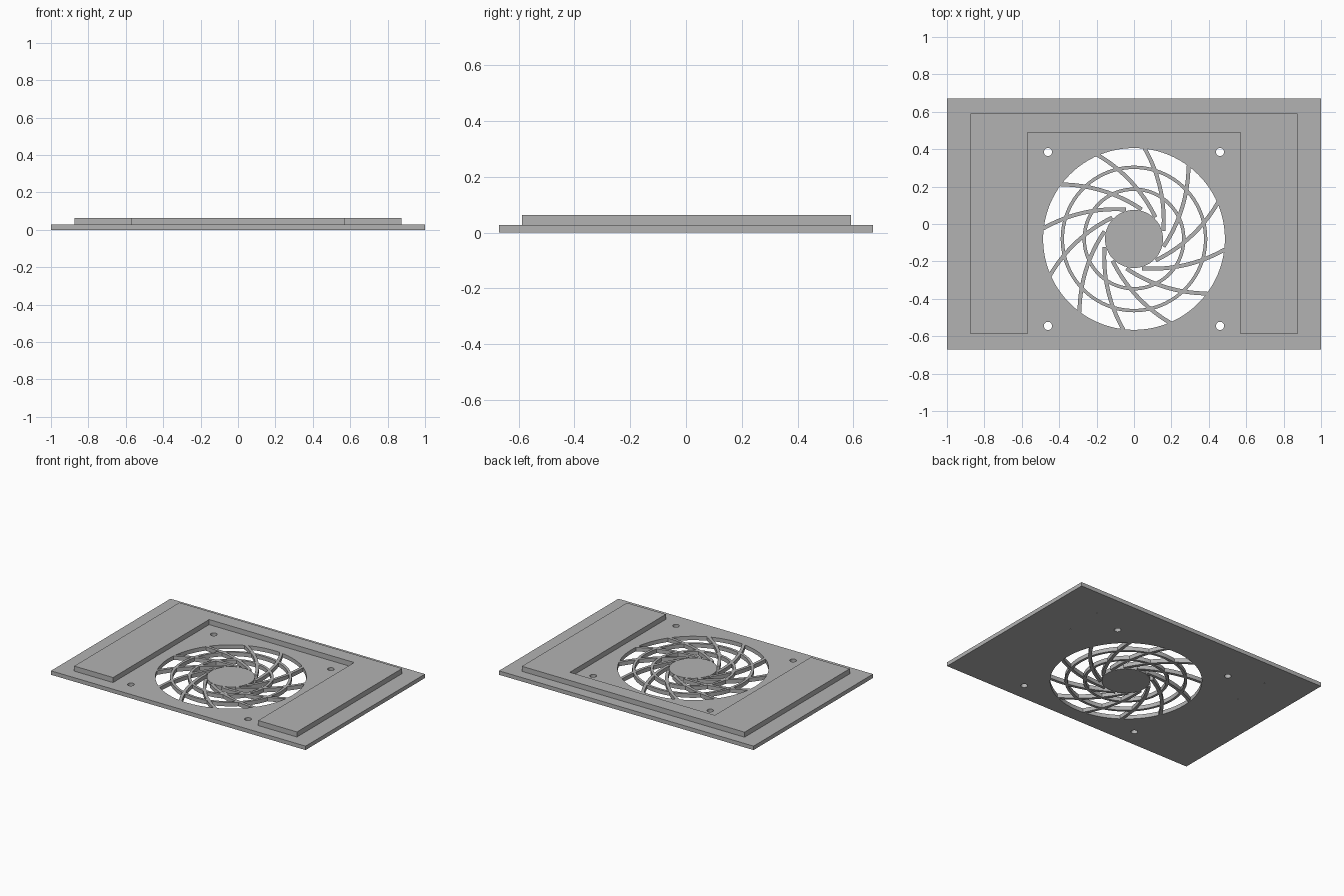
import bpy, bmesh
from math import sin, cos, pi, radians
from mathutils import Vector

cube = bpy.data.objects.get("Cube")
if cube:
    bpy.data.objects.remove(cube, do_unlink=True)

grey = bpy.data.materials.new("light grey")
grey.use_nodes = True
GREY = (0.45, 0.45, 0.45, 1)
grey.diffuse_color = GREY
grey.node_tree.nodes["Principled BSDF"].inputs["Base Color"].default_value = GREY

BASE_TOP, BLOCK_TOP = 0.028, 0.064
FAN = Vector((0, -0.08))
FAN_R, HUB_R, SPOKES = 0.486, 0.155, 12


def circle(x, y, r, n=96):
    return [(x + r * cos(2 * pi * i / n), y + r * sin(2 * pi * i / n)) for i in range(n)]


def rect(x, y):
    return [(-x, -y), (x, -y), (x, y), (-x, y)]


def slab(name, outlines, z0, z1):
    """Extrude flat outlines into a solid; inner outlines become holes."""
    curve = bpy.data.curves.new(name, "CURVE")
    curve.dimensions, curve.fill_mode = "2D", "BOTH"
    curve.extrude = (z1 - z0) / 2
    for pts in outlines:
        spline = curve.splines.new("POLY")
        spline.points.add(len(pts) - 1)
        for p, (x, y) in zip(spline.points, pts):
            p.co = (x, y, 0, 1)
        spline.use_cyclic_u = True
    temp = bpy.data.objects.new(name + " outline", curve)
    bpy.context.collection.objects.link(temp)
    deps = bpy.context.evaluated_depsgraph_get()
    mesh = bpy.data.meshes.new_from_object(temp.evaluated_get(deps))
    bpy.data.objects.remove(temp, do_unlink=True)
    bm = bmesh.new()
    bm.from_mesh(mesh)
    bmesh.ops.remove_doubles(bm, verts=bm.verts, dist=1e-5)
    bmesh.ops.translate(bm, verts=bm.verts, vec=(0, 0, (z0 + z1) / 2))
    bmesh.ops.recalc_face_normals(bm, faces=bm.faces)
    bm.to_mesh(mesh)
    bm.free()
    mesh.materials.clear()
    mesh.materials.append(grey)
    obj = bpy.data.objects.new(name, mesh)
    bpy.context.collection.objects.link(obj)
    bpy.ops.object.select_all(action="DESELECT")
    obj.select_set(True)
    bpy.context.view_layer.objects.active = obj
    bpy.ops.object.shade_smooth_by_angle(angle=radians(30))
    return obj


# Base plate with fan opening, screw holes and tiny pilot holes
holes = [circle(*FAN, FAN_R)]
for side in (-1, 1):
    holes += [circle(side * 0.46, FAN.y + dy, 0.022, 32) for dy in (-0.465, 0.465)]
    holes += [circle(side * 0.7, y, 0.004, 8) for y in (0.2, 0.467)]
slab("base_plate", [rect(1, 0.67)] + holes, 0, BASE_TOP)

# Raised U-shaped block, open towards the front
half = [(0.57, 0.49), (0.57, -0.588), (0.875, -0.588), (0.875, 0.592)]
slab("raised_frame", [half + [(-x, y) for x, y in reversed(half)]], BASE_TOP, BLOCK_TOP)

# Grille hub and rings
slab("grille_hub", [circle(*FAN, HUB_R)], 0, BASE_TOP)
for name, r in (("inner_ring", 0.266), ("outer_ring", 0.383)):
    slab(name, [circle(*FAN, r + 0.009), circle(*FAN, r - 0.009)], 0, BASE_TOP)


def spoke(angle, width=0.021, steps=16):
    """Ribbon along an arc that sweeps clockwise from the rim into the hub."""
    start = Vector((FAN_R + 0.004, 0))
    end = Vector((cos(radians(-68)), sin(radians(-68)))) * 0.163
    chord = end - start
    bend = radians(17)
    radius = chord.length / 2 / sin(bend)
    normal = Vector((chord.y, -chord.x)).normalized()
    centre = (start + end) / 2 + normal * radius * cos(bend)
    if (centre.y < start.y + chord.y / 2):
        centre = (start + end) - centre
    a0 = start - centre
    left, right = [], []
    for i in range(steps + 1):
        t = -2 * bend * i / steps
        d = Vector((a0.x * cos(t) - a0.y * sin(t), a0.x * sin(t) + a0.y * cos(t))) / radius
        left.append(centre + d * (radius + width / 2))
        right.append(centre + d * (radius - width / 2))
    c, s = cos(angle), sin(angle)
    return [(FAN.x + p.x * c - p.y * s, FAN.y + p.x * s + p.y * c) for p in left + right[::-1]]


# Curved spokes
for i in range(SPOKES):
    slab(f"spoke_{i + 1}", [spoke(radians(83.5 + 360 / SPOKES * i))], 0, BASE_TOP)
